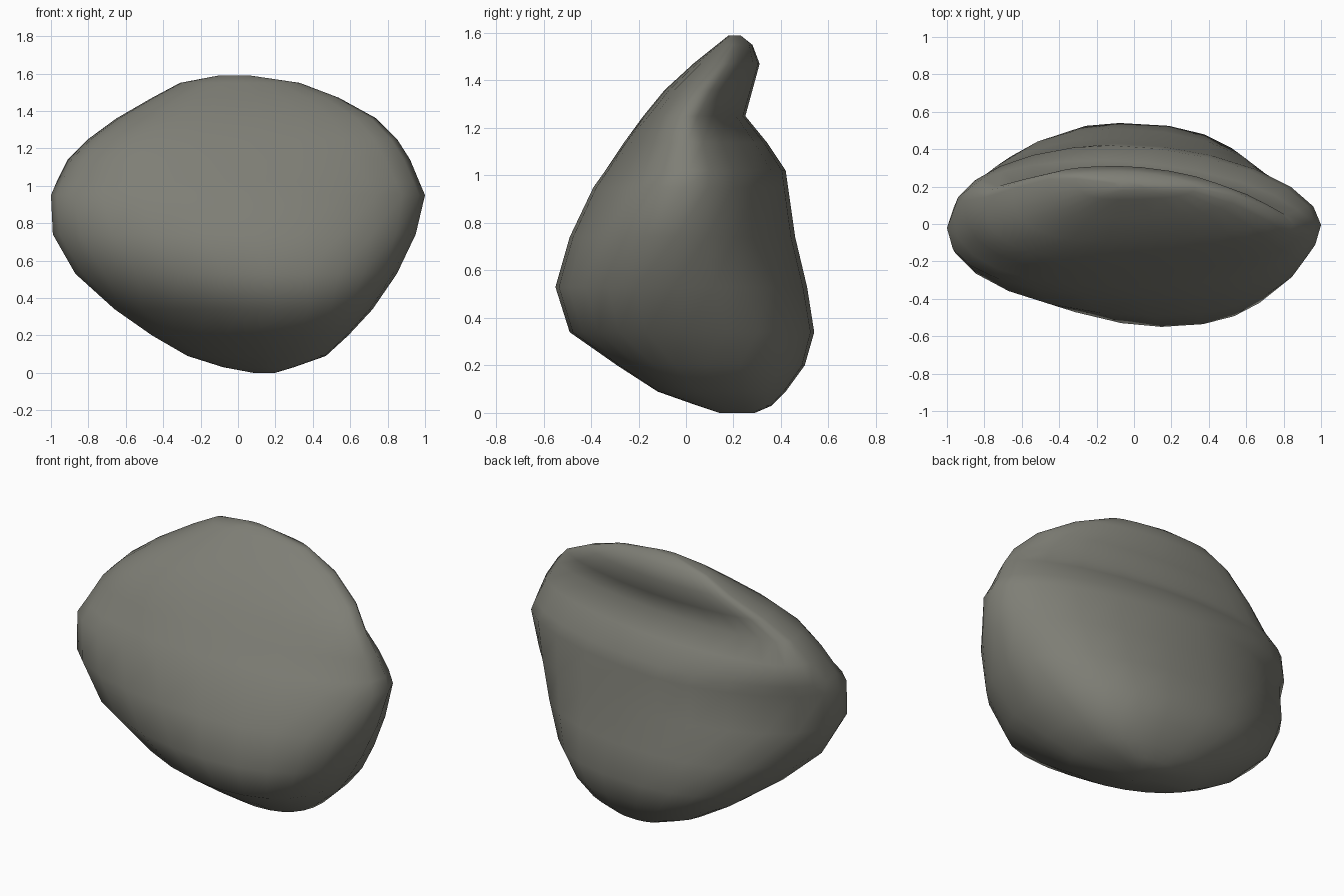
import bpy
import bmesh
import math

cube = bpy.data.objects.get("Cube")
if cube:
    bpy.data.objects.remove(cube, do_unlink=True)

SEGMENTS = 24

# Level outlines of the boulder: height, left x, right x, front y, back y
LEVELS = [
    (0.00, 0.08, 0.20, 0.14, 0.29),
    (0.03, -0.08, 0.30, 0.05, 0.36),
    (0.09, -0.27, 0.47, -0.12, 0.42),
    (0.20, -0.46, 0.59, -0.29, 0.50),
    (0.34, -0.66, 0.72, -0.49, 0.54),
    (0.53, -0.87, 0.85, -0.55, 0.51),
    (0.74, -0.99, 0.95, -0.49, 0.46),
    (0.95, -1.00, 1.00, -0.39, 0.43),
    (1.02, -0.97, 0.97, -0.34, 0.42),
    (1.14, -0.91, 0.92, -0.26, 0.34),
    (1.25, -0.80, 0.85, -0.18, 0.25),
    (1.36, -0.65, 0.74, -0.09, 0.28),
    (1.47, -0.46, 0.54, 0.03, 0.31),
    (1.55, -0.31, 0.33, 0.13, 0.28),
    (1.59, -0.10, 0.06, 0.18, 0.23),
]

# Values at foot, waist and crest
# Corner fullness: below 1 is boxy, above 1 lean
FULLNESS = {
    ("right", "front"): (0.8, 0.95, 0.9),
    ("left", "front"): (1.3, 0.88, 0.75),
    ("right", "back"): (0.8, 1.1, 1.2),
    ("left", "back"): (0.85, 1.1, 0.85),
}
# Where the furthest point of each side lies along that side
TIPS = {
    "front": (0.63, 0.52, 0.36),
    "back": (0.42, 0.45, 0.38),
    "left": (0.5, 0.45, 0.75),
    "right": (0.47, 0.47, 0.42),
}


def lerp(a, b, t):
    return a + (b - a) * t


def at_height(values, z):
    """Blend foot, waist and crest values at a height."""
    foot, waist, crest = values
    if z < 0.95:
        return lerp(foot, waist, max((z - 0.3) / 0.65, 0))
    return lerp(waist, crest, min((z - 0.95) / 0.3, 1))


def outline_point(level, angle):
    """Point on a skewed oval with its own fullness in each quarter."""
    z, left, right, front, back = level
    c, s = math.cos(angle), math.sin(angle)
    side = "right" if c > 0 else "left"
    face = "back" if s > 0 else "front"
    tip_x = lerp(left, right, at_height(TIPS[face], z))
    side_y = lerp(front, back, at_height(TIPS[side], z))
    power = at_height(FULLNESS[side, face], z)
    x = lerp(tip_x, right if c > 0 else left, abs(c) ** power)
    y = lerp(side_y, back if s > 0 else front, abs(s) ** power)
    return x, y, z


# Stone colour
stone = bpy.data.materials.new("olive_grey_stone")
stone.use_nodes = True
colour = (0.21, 0.21, 0.18, 1)
stone.diffuse_color = colour
shader = stone.node_tree.nodes["Principled BSDF"]
shader.inputs["Base Color"].default_value = colour
shader.inputs["Roughness"].default_value = 0.9

# Boulder body: loft the outlines and close both ends
bm = bmesh.new()
rings = []
for level in LEVELS:
    angles = [math.tau * i / SEGMENTS for i in range(SEGMENTS)]
    rings.append([bm.verts.new(outline_point(level, a)) for a in angles])
for low, high in zip(rings, rings[1:]):
    for i in range(SEGMENTS):
        j = (i + 1) % SEGMENTS
        bm.faces.new((low[i], low[j], high[j], high[i]))
bm.faces.new(rings[0][::-1])
bm.faces.new(rings[-1])
bmesh.ops.recalc_face_normals(bm, faces=bm.faces)

mesh = bpy.data.meshes.new("boulder")
bm.to_mesh(mesh)
bm.free()
mesh.materials.append(stone)
mesh.shade_smooth()
boulder = bpy.data.objects.new("boulder", mesh)
bpy.context.collection.objects.link(boulder)
